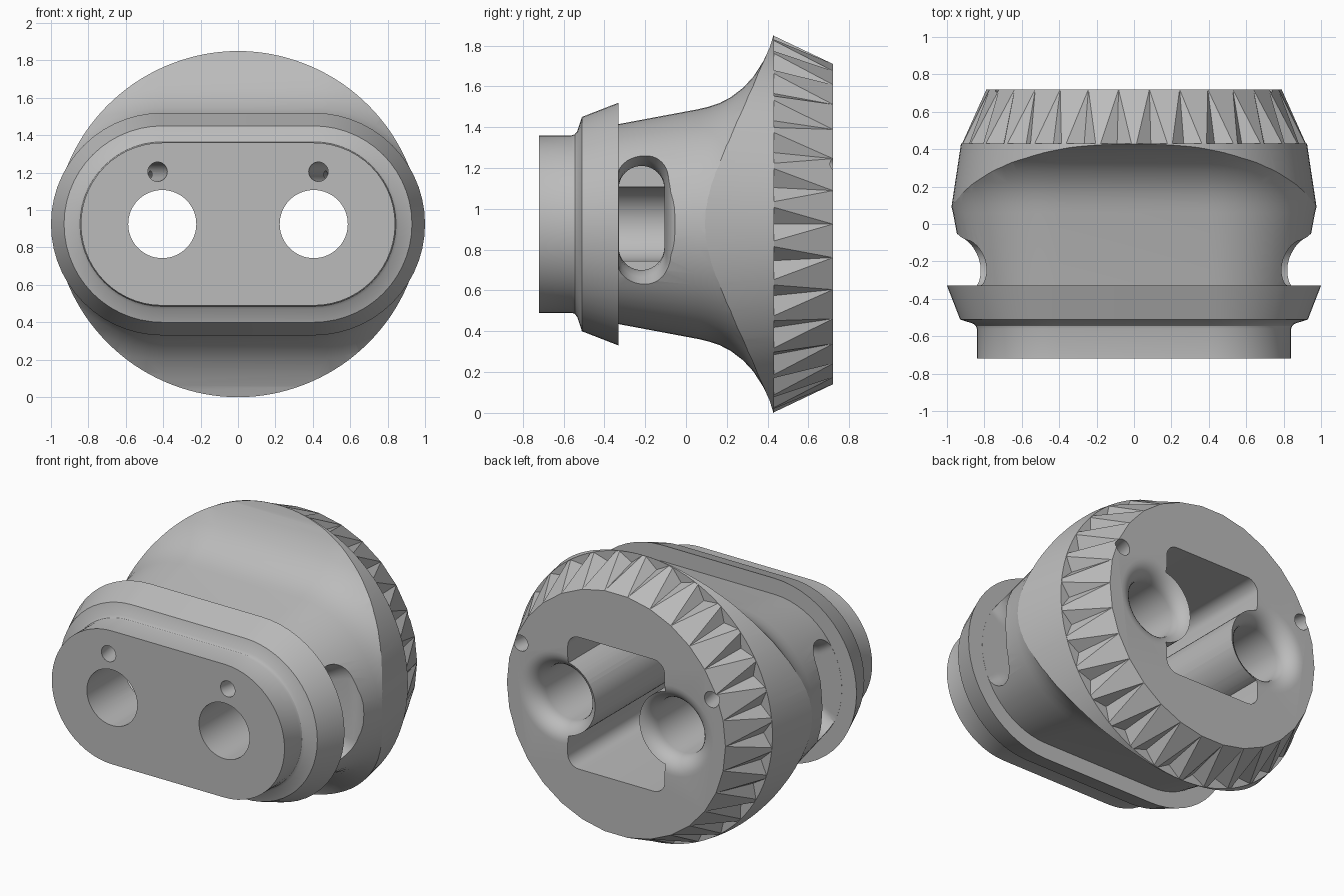
import bpy, bmesh
from math import sin, cos, pi, radians
from mathutils import Vector

if "Cube" in bpy.data.objects:
    bpy.data.objects.remove(bpy.data.objects["Cube"], do_unlink=True)

CZ = 0.925      # height of the main axis
HOLE_X = 0.405  # sideways offset of the two bores

grey = bpy.data.materials.new("plain grey")
grey.use_nodes = True
grey.diffuse_color = (0.5, 0.5, 0.5, 1)
grey.node_tree.nodes["Principled BSDF"].inputs["Base Color"].default_value = (0.5, 0.5, 0.5, 1)


def make_object(name, bm):
    bmesh.ops.recalc_face_normals(bm, faces=bm.faces)
    mesh = bpy.data.meshes.new(name)
    bm.to_mesh(mesh)
    bm.free()
    mesh.materials.append(grey)
    obj = bpy.data.objects.new(name, mesh)
    bpy.context.collection.objects.link(obj)
    return obj


def loft(name, rings):
    """Closed solid through rings of equal point count."""
    bm = bmesh.new()
    loops = [[bm.verts.new(p) for p in ring] for ring in rings]
    n = len(loops[0])
    for a, b in zip(loops, loops[1:]):
        for i in range(n):
            j = (i + 1) % n
            bm.faces.new((a[i], a[j], b[j], b[i]))
    bm.faces.new(loops[0])
    bm.faces.new(loops[-1])
    return make_object(name, bm)


def circle(x, y, z, r, n=48):
    return [Vector((x + r * cos(2 * pi * i / n), y, z + r * sin(2 * pi * i / n))) for i in range(n)]


def capsule(half, r, n=28):
    """2D points of a slot shape, long axis first."""
    pts = []
    for side, start in ((1, -pi / 2), (-1, pi / 2)):
        for i in range(n + 1):
            a = start + pi * i / n
            pts.append((side * half + r * cos(a), r * sin(a)))
    return pts


def boolean(obj, tool, operation):
    mod = obj.modifiers.new("cut", 'BOOLEAN')
    mod.operation, mod.object, mod.solver = operation, tool, 'EXACT'
    bpy.context.view_layer.update()
    bpy.context.view_layer.objects.active = obj
    bpy.ops.object.modifier_apply(modifier=mod.name)
    bpy.data.objects.remove(tool, do_unlink=True)


# Plug, flange and flared body: one slot outline offset along the axis
profile = [(-0.72, 0.435), (-0.56, 0.435), (-0.545, 0.44), (-0.533, 0.455), (-0.51, 0.525),
           (-0.33, 0.595), (-0.33, 0.49), (0.06, 0.563), (0.11, 0.575), (0.165, 0.593),
           (0.22, 0.622), (0.28, 0.668), (0.33, 0.722), (0.38, 0.80), (0.41, 0.865), (0.43, 0.93)]
body = loft("connector_body",
            [[Vector((u, y, CZ + v)) for u, v in capsule(HOLE_X, h)] for y, h in profile])

# Trim the flare to a gentle cone
cone = loft("trim_cone", [circle(0, -0.8, CZ, 1.11, 128), circle(0, 0.43, CZ, 0.925, 128)])
boolean(body, cone, 'INTERSECT')

# Toothed crown: V grooves fading out towards the back face
TEETH, HALF = 30, radians(5.2)
bm = bmesh.new()


def polar(r, a, y):
    return bm.verts.new((r * sin(a), y, CZ + r * cos(a)))


front, back = [], []
for i in range(TEETH):
    a = 2 * pi * (i + 0.5) / TEETH
    front.append([polar(0.924, a - HALF, 0.427), polar(0.862, a, 0.427), polar(0.924, a + HALF, 0.427)])
    back.append(polar(0.789, a, 0.72))
for i in range(TEETH):
    j = (i + 1) % TEETH
    p, v, q = front[i]
    bm.faces.new((p, v, back[i]))
    bm.faces.new((v, q, back[i]))
    bm.faces.new((q, front[j][0], back[j], back[i]))
bm.faces.new([v for tooth in front for v in tooth])
bm.faces.new(back)
boolean(body, make_object("toothed_crown", bm), 'UNION')

# Central pocket, open at the back, keeping a round wall about each bore
corner = 0.08
outline = []
for k, (sx, sz) in enumerate(((1, 1), (-1, 1), (-1, -1), (1, -1))):
    for i in range(9):
        a = pi / 2 * (k + i / 8)
        outline.append((sx * 0.27 + corner * cos(a), sz * 0.35 + corner * sin(a)))
pocket = loft("pocket", [[Vector((x, y, CZ + z)) for x, z in outline] for y in (-0.3, 0.8)])
for s in (-1, 1):
    wall = loft("bore_wall", [circle(s * HOLE_X, y, CZ, 0.245, 64) for y in (-0.5, 0.9)])
    boolean(pocket, wall, 'DIFFERENCE')
boolean(body, pocket, 'DIFFERENCE')

for s in (-1, 1):
    # Main bore with a rounded mouth at the back
    steps = [(-0.8, 0.182)]
    for i in range(9):
        a = pi / 2 * i / 8
        steps.append((0.61 + 0.11 * sin(a), 0.182 + 0.11 * (1 - cos(a))))
    steps.append((0.8, 0.292))
    bore = loft("bore", [circle(s * HOLE_X, y, CZ, r, 64) for y, r in steps])
    boolean(body, bore, 'DIFFERENCE')

    # Slim slanted pin hole
    pin = loft("pin_hole", [circle(s * (0.43 + 0.18 * (y + 0.72)), y, CZ + 0.28, 0.052, 32)
                            for y in (-0.8, 0.8)])
    boolean(body, pin, 'DIFFERENCE')

    # Side window into the bore, with a soft flared rim
    rings = []
    for x, dz, dy in ((0.41, 0, 0), (0.68, 0, 0), (0.73, 0.012, 0), (0.77, 0.035, 0.004),
                      (0.81, 0.062, 0.008), (0.85, 0.085, 0.013), (0.89, 0.105, 0.02),
                      (0.92, 0.12, 0.032), (0.94, 0.13, 0.05), (1.02, 0.14, 0.07)):
        rings.append([Vector((s * x, max(-0.329, -0.218 + v * (1 + dy / 0.112)),
                              CZ + 0.03 + u * (1 + dz / 0.255)))
                      for u, v in capsule(0.143, 0.112, 20)])
    boolean(body, loft("side_window", rings), 'DIFFERENCE')

# Smooth curves, crisp edges
bpy.ops.object.select_all(action='DESELECT')
body.select_set(True)
bpy.context.view_layer.objects.active = body
bpy.ops.object.shade_smooth_by_angle(angle=radians(22))
